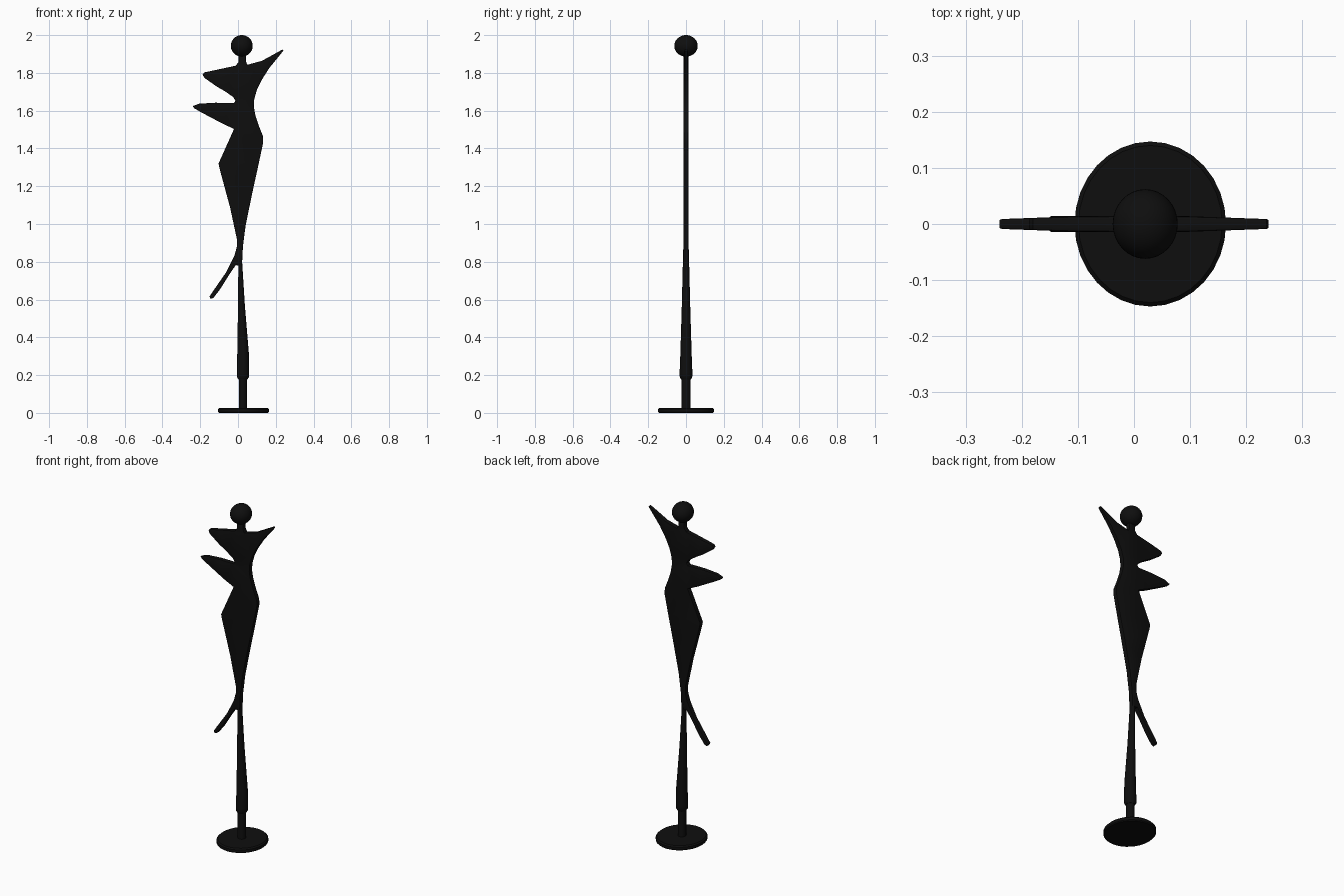
import bpy, bmesh, math

black = bpy.data.materials.new("matte black")
black.diffuse_color = (0.0045, 0.0045, 0.0045, 1)


def finish(name, bm, angle=35):
    bmesh.ops.recalc_face_normals(bm, faces=bm.faces[:])
    me = bpy.data.meshes.new(name)
    bm.to_mesh(me)
    bm.free()
    me.materials.append(black)
    ob = bpy.data.objects.new(name, me)
    bpy.context.collection.objects.link(ob)
    bpy.ops.object.select_all(action='DESELECT')
    ob.select_set(True)
    bpy.context.view_layer.objects.active = ob
    bpy.ops.object.shade_smooth_by_angle(angle=math.radians(angle))
    return ob


def loft(name, sections, sides=28):
    """Stack of ellipses: (z, centre x, radius x, radius y)."""
    bm = bmesh.new()
    rings = []
    for z, cx, rx, ry in sections:
        rings.append([bm.verts.new((cx + rx * math.cos(2 * math.pi * i / sides),
                                    ry * math.sin(2 * math.pi * i / sides), z))
                      for i in range(sides)])
    for a, b in zip(rings, rings[1:]):
        for i in range(sides):
            j = (i + 1) % sides
            bm.faces.new((a[i], a[j], b[j], b[i]))
    bm.faces.new(rings[0])
    bm.faces.new(rings[-1])
    return finish(name, bm)


# Flat cut-out figure: neck, shoulders, arm, torso and trailing leg (x, z)
outline = [
    (0.042, 1.91), (0.042, 1.86), (0.05, 1.843), (0.127, 1.864), (0.236, 1.924),
    (0.240, 1.917), (0.218, 1.89), (0.165, 1.825), (0.127, 1.765), (0.10, 1.71),
    (0.086, 1.66), (0.084, 1.62), (0.092, 1.575), (0.11, 1.52), (0.132, 1.465),
    (0.133, 1.43), (0.111, 1.326), (0.074, 1.157), (0.040, 0.99), (0.026, 0.88),
    (0.021, 0.78), (0.003, 0.78), (-0.012, 0.782), (-0.042, 0.739), (-0.095, 0.654),
    (-0.130, 0.609), (-0.145, 0.604), (-0.151, 0.616), (-0.135, 0.640),
    (-0.063, 0.744), (-0.018, 0.835), (-0.006, 0.88), (-0.006, 0.92),
    (-0.042, 1.088), (-0.098, 1.295), (-0.103, 1.32), (-0.021, 1.503),
    (-0.085, 1.533), (-0.2, 1.594), (-0.232, 1.613), (-0.240, 1.624), (-0.205, 1.637),
    (-0.12, 1.642), (-0.021, 1.641), (-0.013, 1.652), (-0.026, 1.673),
    (-0.07, 1.703), (-0.116, 1.730), (-0.178, 1.774), (-0.187, 1.79), (-0.18, 1.802),
    (-0.12, 1.815), (-0.012, 1.838), (0.003, 1.858), (0.003, 1.91),
]
T = 0.0145
bm = bmesh.new()
face = bm.faces.new([bm.verts.new((x, -T, z)) for x, z in outline])
ext = bmesh.ops.extrude_face_region(bm, geom=[face], use_keep_orig=True)
bmesh.ops.translate(bm, vec=(0, 2 * T, 0),
                    verts=[v for v in ext["geom"] if isinstance(v, bmesh.types.BMVert)])
bmesh.ops.recalc_face_normals(bm, faces=bm.faces[:])
rims = [e for e in bm.edges if abs(e.verts[0].co.y - e.verts[1].co.y) < 1e-5]
bmesh.ops.bevel(bm, geom=rims, offset=0.004, segments=2, profile=0.5,
                affect='EDGES', clamp_overlap=True)
bmesh.ops.triangulate(bm, faces=[f for f in bm.faces if len(f.verts) > 4])
# Thin out towards the arm tips
for v in bm.verts:
    if v.co.z > 1:
        v.co.y *= 1 - 0.4 * max(0, abs(v.co.x) - 0.08) / 0.16
finish("body", bm)

# Standing leg, widening to a rounded foot
loft("standing_leg", [
    (0.95, 0.017, 0.012, 0.012), (0.80, 0.012, 0.010, 0.0165),
    (0.56, 0.0185, 0.0185, 0.0225), (0.31, 0.027, 0.031, 0.030),
    (0.21, 0.026, 0.032, 0.034), (0.19, 0.026, 0.032, 0.033),
    (0.177, 0.026, 0.024, 0.026)])

# Peg and base disc
loft("peg", [(0.01, 0.026, 0.022, 0.024), (0.19, 0.026, 0.022, 0.024)])
loft("base_disc", [(0.0, 0.029, 0.130, 0.142), (0.005, 0.029, 0.135, 0.147),
                   (0.02, 0.029, 0.135, 0.147), (0.027, 0.029, 0.128, 0.140)], 32)

# Head
bm = bmesh.new()
bmesh.ops.create_uvsphere(bm, u_segments=32, v_segments=20, radius=1)
for v in bm.verts:
    v.co = (0.02 + v.co.x * 0.058, v.co.y * 0.062, 1.943 + v.co.z * 0.057)
finish("head", bm)
